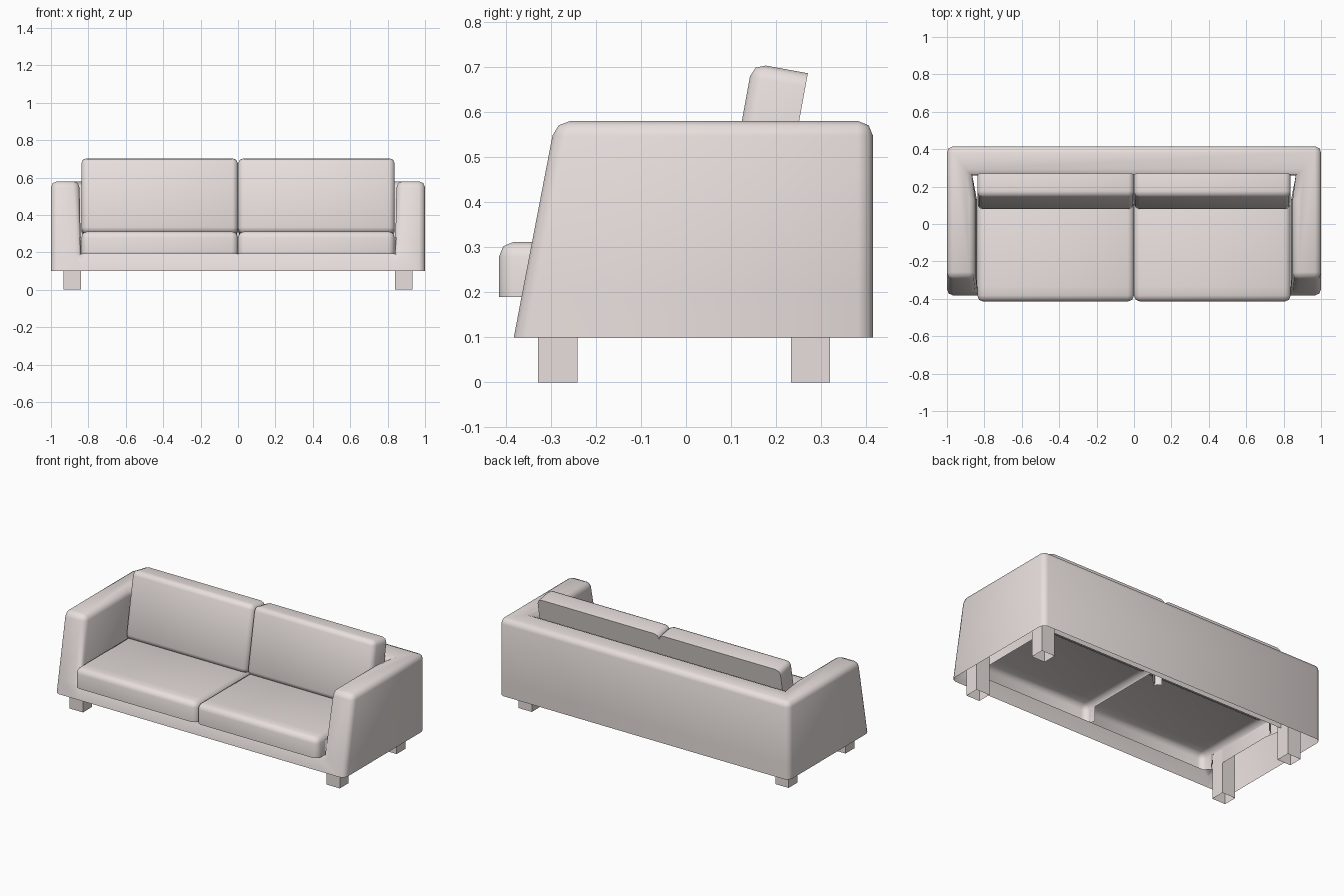
import bpy, bmesh, math
from mathutils import Vector, Matrix

if "Cube" in bpy.data.objects:
    bpy.data.objects.remove(bpy.data.objects["Cube"])

fabric = bpy.data.materials.new("pale_fabric")
fabric.diffuse_color = (0.80, 0.735, 0.715, 1)
fabric.use_nodes = True
fabric.node_tree.nodes["Principled BSDF"].inputs["Base Color"].default_value = fabric.diffuse_color


def finish(bm, name, smooth=True):
    bmesh.ops.recalc_face_normals(bm, faces=bm.faces[:])
    me = bpy.data.meshes.new(name)
    bm.to_mesh(me)
    bm.free()
    me.materials.append(fabric)
    ob = bpy.data.objects.new(name, me)
    bpy.context.collection.objects.link(ob)
    if smooth:
        bpy.ops.object.select_all(action='DESELECT')
        ob.select_set(True)
        bpy.context.view_layer.objects.active = ob
        bpy.ops.object.shade_smooth_by_angle(angle=math.radians(50))
    return ob


def box(lo, hi):
    bm = bmesh.new()
    bmesh.ops.create_cube(bm, size=1)
    lo, hi = Vector(lo), Vector(hi)
    for v in bm.verts:
        v.co = [lo[i] + (v.co[i] + 0.5) * (hi[i] - lo[i]) for i in range(3)]
    bm.normal_update()
    return bm


def soften(bm, edges, r, seg=2):
    bmesh.ops.bevel(bm, geom=edges, offset=r, offset_type='OFFSET', segments=seg,
                    profile=0.5, affect='EDGES', clamp_overlap=True)
    bm.normal_update()


def flat_face(bm, direction):
    return max(bm.faces, key=lambda f: f.normal.dot(Vector(direction)))


# Hollow U-shaped body: two arms, back and front rail, open underneath
Z = (0.10, 0.19, 0.58)
front_y = (-0.382, -0.365, -0.29)
inner_x = (0.84, 0.84, 0.848)
bm = bmesh.new()
rings = []
for z, fy, ix in zip(Z, front_y, inner_x):
    half = [(0.865, 0.26), (ix, 0.13), (ix, fy), (1.0, fy), (1.0, 0.415)]
    plan = half + [(-x, y) for x, y in reversed(half)]
    rings.append([bm.verts.new((x, y, z)) for x, y in plan])
for k in (0, 1):
    for i in range(10):
        if k == 0 and i in (0, 1, 7, 8, 9):
            continue
        j = (i + 1) % 10
        a, b = rings[k], rings[k + 1]
        bm.faces.new((a[i], a[j], b[j], b[i]))
bm.faces.new(rings[2])
# Front rail between the arms
r0, r1, r2 = rings
bm.faces.new((r0[7], r0[2], r1[2], r1[7]))
bmesh.ops.delete(bm, geom=[v for v in bm.verts if not v.link_faces], context='VERTS')
round_edges = [bm.edges.get((r2[i], r2[(i + 1) % 10])) for i in range(10)]
for i in (3, 4, 5, 6):
    round_edges += [bm.edges.get((rings[k][i], rings[k + 1][i])) for k in (0, 1)]
for i in (2, 7):
    round_edges.append(bm.edges.get((r1[i], r2[i])))
bmesh.ops.recalc_face_normals(bm, faces=bm.faces[:])
soften(bm, round_edges, 0.033)
finish(bm, "sofa_body")

for side, sx in (("left", -1), ("right", 1)):
    x0, x1 = sorted((0, sx * 0.838))

    # Seat cushion, open underneath and where its flanks are hidden
    bm = box((x0, -0.415, 0.19), (x1, 0.20, 0.312))
    base_edges = set(flat_face(bm, (0, 0, -1)).edges)
    soften(bm, [e for e in bm.edges if e not in base_edges], 0.033)
    bmesh.ops.bisect_plane(bm, geom=bm.verts[:] + bm.edges[:] + bm.faces[:],
                           plane_co=(0, -0.335, 0), plane_no=(0, 1, 0))
    bm.normal_update()
    hidden = [f for f in bm.faces if f.normal.z < -0.9 or f.normal.y > 0.99
              or (abs(f.normal.x) > 0.99 and f.calc_center_median().y > -0.335)]
    bmesh.ops.delete(bm, geom=hidden, context='FACES')
    # the open mesh is recalculated as one shell; top must face up
    finish(bm, side + "_seat_cushion")

    # Leaning back cushion with a flat rear
    bm = box((x0, 0, 0), (x1, 0.125, 0.41))
    rear = set(flat_face(bm, (0, 1, 0)).edges)
    soften(bm, [e for e in bm.edges if e not in rear], 0.03)
    bm.transform(Matrix.Translation((0, 0.074, 0.305)) @ Matrix.Rotation(math.radians(-10.3), 4, 'X'))
    finish(bm, side + "_back_cushion")

    # Square tube legs
    lx0, lx1 = sorted((sx * 0.84, sx * 0.932))
    for place, y in (("front", -0.328), ("back", 0.233)):
        bm = box((lx0, y, 0), (lx1, y + 0.087, 0.28))
        bmesh.ops.delete(bm, geom=[f for f in bm.faces if abs(f.normal.z) > 0.5],
                         context='FACES_ONLY')
        finish(bm, place + "_" + side + "_leg", smooth=False)
